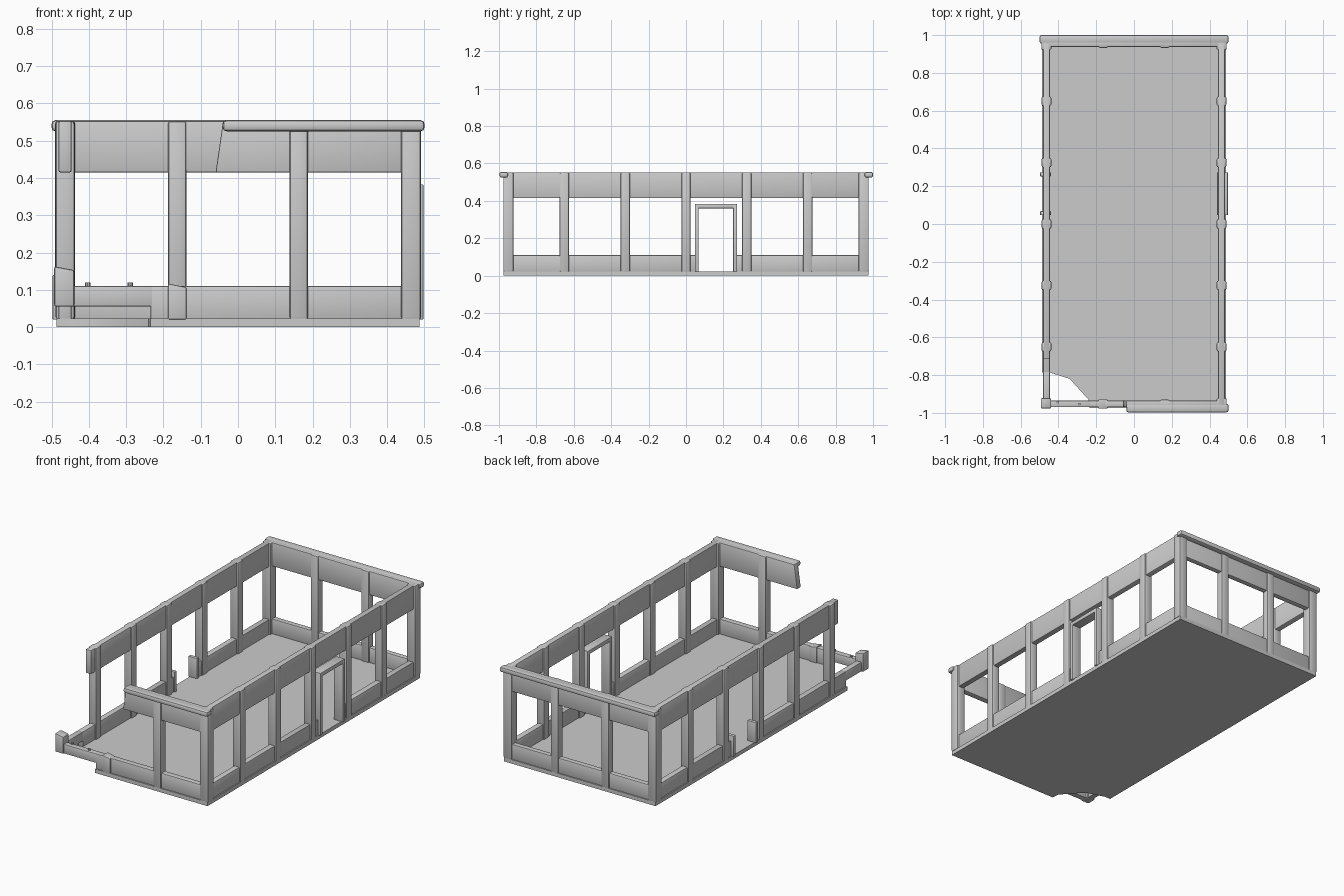
import bpy, bmesh, math

cube = bpy.data.objects.get("Cube")
if cube:
    bpy.data.objects.remove(cube, do_unlink=True)

stone = bpy.data.materials.new("light_grey")
stone.use_nodes = True
COLOUR = (0.6, 0.6, 0.6, 1)
stone.diffuse_color = COLOUR
stone.node_tree.nodes["Principled BSDF"].inputs["Base Color"].default_value = COLOUR


def finish(name, bm, bevel):
    if bevel:
        bmesh.ops.bevel(bm, geom=bm.edges[:], offset=bevel, segments=2,
                        profile=0.5, affect='EDGES', clamp_overlap=True)
    bmesh.ops.recalc_face_normals(bm, faces=bm.faces[:])
    mesh = bpy.data.meshes.new(name)
    bm.to_mesh(mesh)
    bm.free()
    mesh.materials.append(stone)
    ob = bpy.data.objects.new(name, mesh)
    bpy.context.collection.objects.link(ob)
    bpy.ops.object.select_all(action='DESELECT')
    ob.select_set(True)
    bpy.context.view_layer.objects.active = ob
    bpy.ops.object.shade_smooth_by_angle(angle=math.radians(35))
    return ob


def block(name, xs, ys, zs, bevel=0.005, warp=None):
    """Bevelled box between paired limits; warp moves corners for broken ends."""
    bm = bmesh.new()
    bmesh.ops.create_cube(bm, size=1)
    for v in bm.verts:
        v.co = [lim[0] if c < 0 else lim[1] for c, lim in zip(v.co, (xs, ys, zs))]
        if warp:
            warp(v.co)
    return finish(name, bm, bevel)


def side_x(s, a, b):
    return sorted((s * a, s * b))


BASE, SILL, HEAD, TOP = 0.02, 0.11, 0.415, 0.553
CAP = 0.525
W = 0.025          # half width of a post
BREAK = 0.055      # underside of the broken corner

# Floor slab with the broken corner
bm = bmesh.new()
outline = [(-0.235, -0.975), (0.487, -0.975), (0.487, 0.975), (-0.487, 0.975),
           (-0.487, -0.785), (-0.45, -0.785), (-0.34, -0.82), (-0.24, -0.93)]
face = bm.faces.new([bm.verts.new((x, y, 0)) for x, y in outline])
ext = bmesh.ops.extrude_face_region(bm, geom=[face])
for g in ext["geom"]:
    if isinstance(g, bmesh.types.BMVert):
        g.co.z = BASE + 0.003
finish("floor", bm, 0)

# Side walls
for s, side in ((1, "left"), (-1, "right")):
    wall = side_x(s, 0.446, 0.481)
    start = -0.96 if s > 0 else -0.785
    block(side + "_sill_front", wall, (start, 0.055), (BASE, SILL))
    block(side + "_sill_back", wall, (0.265, 0.96), (BASE, SILL))
    beam_start = -0.96 if s > 0 else -0.713
    block(side + "_beam", wall, (beam_start, 0.96), (HEAD, TOP))
    for i in range(-2, 3):
        y = i * 0.325
        block(f"{side}_post_{i + 3}", side_x(s, 0.438, 0.489),
              (y - W, y + W), (BASE, TOP), 0.008)
    # Door jambs, broken off low on the right side
    jamb_top = 0.38 if s > 0 else 0.14
    for n, y in (("front", 0.047), ("back", 0.252)):
        block(f"{side}_door_jamb_{n}", side_x(s, 0.44, 0.497),
              (y, y + 0.021), (BASE, jamb_top), 0.003)
block("left_door_lintel", (0.44, 0.497), (0.047, 0.273), (0.36, 0.383), 0.003)
block("right_sill_broken", (-0.481, -0.446), (-0.96, -0.78), (BREAK, SILL))

# Corner posts
for name, x, y in (("front_left", 1, -1), ("back_left", 1, 1), ("back_right", -1, 1)):
    block(name + "_corner_post", side_x(x, 0.437, 0.491), side_x(y, 0.922, 0.977),
          (BASE, TOP), 0.008)


def slope_stump(co):
    if co.z > SILL and co.x > -0.46:
        co.z -= 0.01


block("front_right_corner_stump", (-0.493, -0.439), (-0.977, -0.922),
      (BREAK, 0.163), 0.006, slope_stump)

# Back wall
back = (0.938, 0.97)
block("back_sill", (-0.46, 0.46), back, (BASE, SILL))
block("back_beam", (-0.46, 0.46), back, (HEAD, TOP))
block("back_cap", (-0.5, 0.5), (0.955, 1.0), (CAP, 0.555), 0.01)
for i, x in enumerate((-0.163, 0.163)):
    block(f"back_post_{i + 1}", (x - W, x + W), (0.932, 0.977), (BASE, TOP), 0.008)

# Front wall with its missing end
front = (-0.97, -0.935)
block("front_sill", (-0.235, 0.46), front, (BASE, SILL))
block("front_sill_broken", (-0.46, -0.225), front, (BREAK, SILL))


def slant_end(co):
    if co.x < 0 and co.z < 0.5:
        co.x -= 0.02


block("front_beam", (-0.04, 0.46), front, (HEAD, TOP), 0.004, slant_end)
block("front_cap", (-0.041, 0.5), (-0.997, -0.952), (CAP, 0.555), 0.01)
block("front_post", (0.163 - W, 0.163 + W), (-0.977, -0.929), (BASE, TOP), 0.008)


def slope_post(co):
    if co.z > 0.1 and co.x > -0.16:
        co.z -= 0.01


block("front_post_stump", (-0.163 - W, -0.163 + W), (-0.977, -0.929),
      (BASE, 0.117), 0.004, slope_post)

# Small pins left on the broken sill
for i, (x, y) in enumerate(((-0.403, -0.943), (-0.289, -0.953))):
    bm = bmesh.new()
    bmesh.ops.create_cone(bm, cap_ends=True, segments=8, radius1=0.007,
                          radius2=0.007, depth=0.03)
    bmesh.ops.translate(bm, verts=bm.verts[:], vec=(x, y, 0.105))
    finish(f"sill_pin_{i + 1}", bm, 0)
